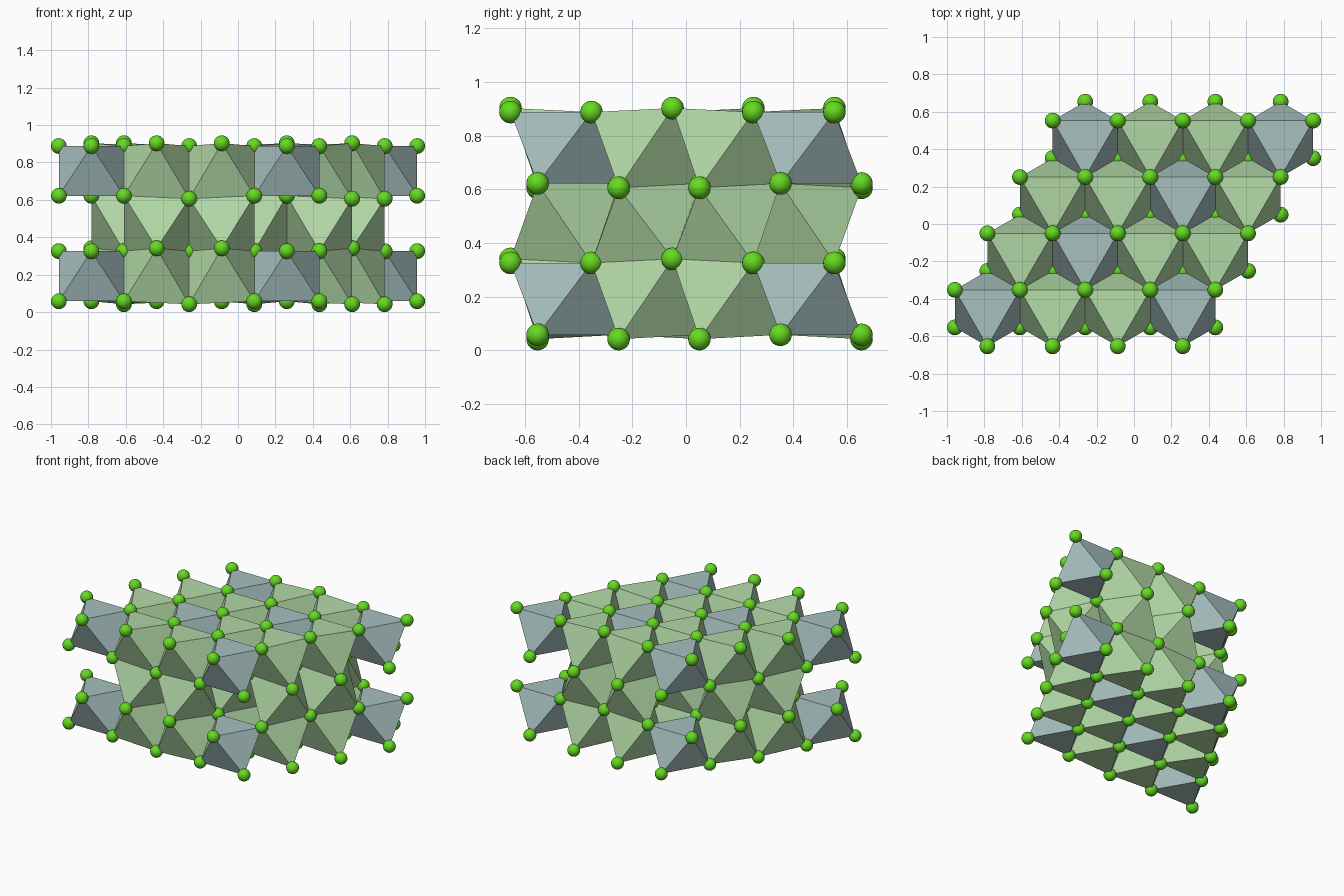
import bpy, bmesh, math
from mathutils import Vector

if "Cube" in bpy.data.objects:
    bpy.data.objects.remove(bpy.data.objects["Cube"], do_unlink=True)

SPACING = 0.3484                       # distance between neighbouring cells
ROW = SPACING * math.sqrt(3) / 2       # distance between rows
REACH = SPACING / math.sqrt(3)         # cell centre to corner, seen from above
RADIUS = 0.042
COUNT = 4


def make_material(name, colour):
    mat = bpy.data.materials.new(name)
    mat.use_nodes = True
    mat.diffuse_color = (*colour, 1)
    mat.node_tree.nodes["Principled BSDF"].inputs["Base Color"].default_value = (*colour, 1)
    return mat


pale_green = make_material("pale green", (0.44, 0.69, 0.38))
blue_grey = make_material("blue grey", (0.38, 0.53, 0.52))
bright_green = make_material("bright green", (0.13, 0.70, 0.015))


def add_object(name, mesh, location=(0, 0, 0)):
    obj = bpy.data.objects.new(name, mesh)
    obj.location = location
    bpy.context.collection.objects.link(obj)
    return obj


def triangle(i, j, turn):
    """Corners in plan of one triangle of a cell; turn=1 points back, -1 front."""
    x = SPACING * (i - 1.5) - SPACING / 2 * (j - 1.5)
    y = ROW * (1.5 - j)
    corners = []
    for k in range(3):
        angle = turn * math.pi / 2 + k * math.tau / 3
        corners.append((round(x + REACH * math.cos(angle), 3),
                        round(y + REACH * math.sin(angle), 3)))
    return corners


def is_grey(i, j):
    return (i + j) % 3 == 0


cells = [(i, j) for j in range(COUNT) for i in range(COUNT)]


def near(a, b):
    return math.dist(a, b) < 0.01


grey_corners = {t: [c for i, j in cells if is_grey(i, j) for c in triangle(i, j, t)]
                for t in (1, -1)}

# Four sheets of corners: (height, plan direction, bulge away from grey cells)
sheets = [(0.058, 1, -0.016), (0.326, -1, 0.015),
          (0.622, 1, -0.016), (0.888, -1, 0.015)]


def corners_of(i, j, sheet):
    height, turn, bulge = sheets[sheet]
    result = []
    for c in triangle(i, j, turn):
        touches = any(near(c, g) for g in grey_corners[turn])
        result.append(Vector((*c, height + (0 if touches else bulge))))
    return result


def add_octahedron(name, points, mat):
    bm = bmesh.new()
    for p in points:
        bm.verts.new(p)
    bmesh.ops.convex_hull(bm, input=bm.verts)
    bmesh.ops.recalc_face_normals(bm, faces=bm.faces)
    mesh = bpy.data.meshes.new(name)
    bm.to_mesh(mesh)
    bm.free()
    mesh.materials.append(mat)
    add_object(name, mesh)


# Octahedra: full lower and upper layers, ring-shaped middle layer
balls = []
for lower, layer in enumerate(("lower", "middle", "upper")):
    for i, j in cells:
        grey = is_grey(i, j)
        if layer == "middle" and grey:
            continue
        points = corners_of(i, j, lower) + corners_of(i, j, lower + 1)
        add_octahedron(f"{layer}_octahedron_{i}_{j}", points,
                       blue_grey if grey else pale_green)
        balls += [p for p in points if all((p - q).length > 0.01 for q in balls)]

# Corner balls sharing one smooth mesh
bm = bmesh.new()
bmesh.ops.create_uvsphere(bm, u_segments=24, v_segments=14, radius=RADIUS)
for face in bm.faces:
    face.smooth = True
ball_mesh = bpy.data.meshes.new("corner_ball")
bm.to_mesh(ball_mesh)
bm.free()
ball_mesh.materials.append(bright_green)
for n, p in enumerate(balls):
    add_object(f"corner_ball_{n}", ball_mesh, p)
